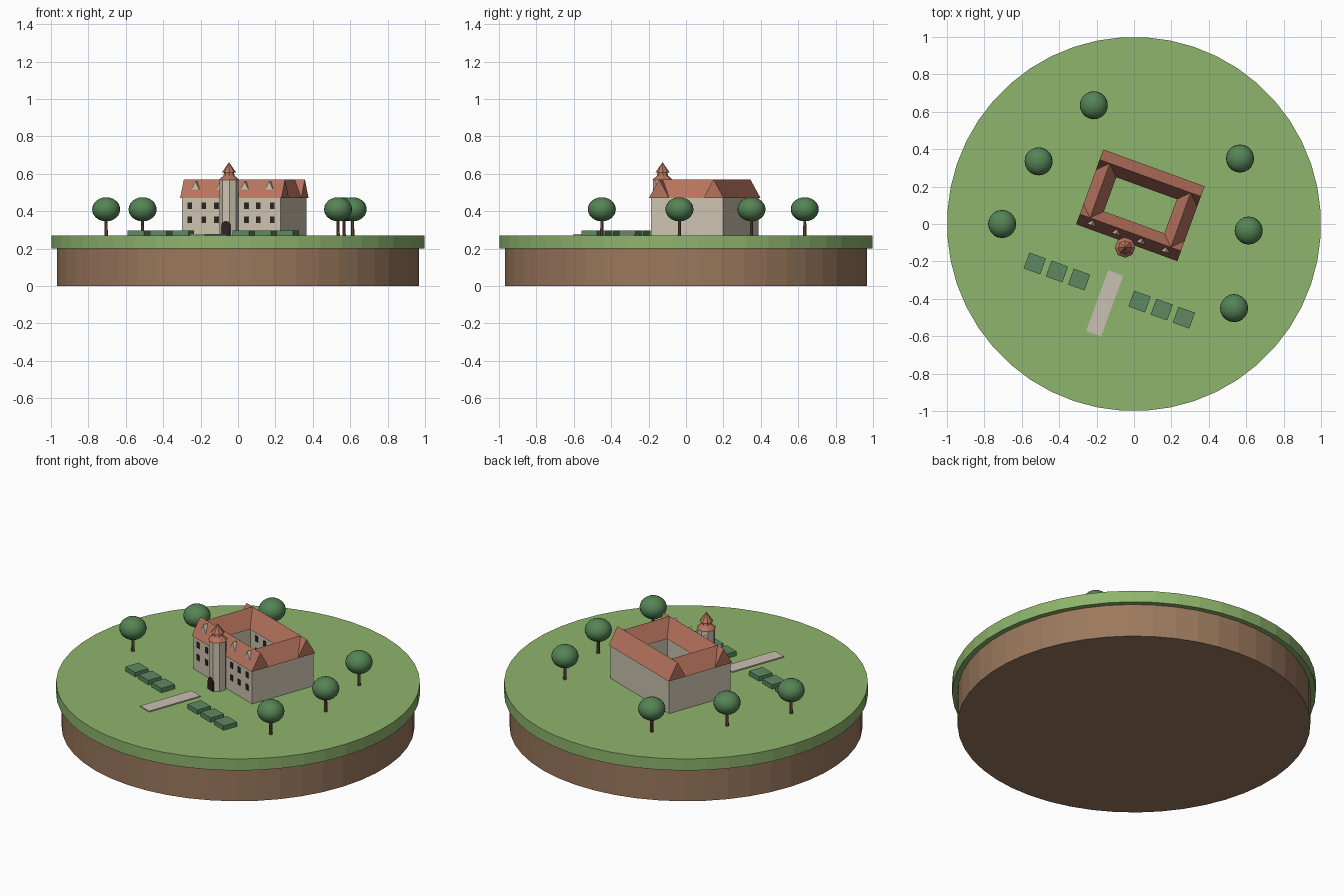
import bpy, bmesh, math
from mathutils import Matrix, Vector

cube = bpy.data.objects.get("Cube")
if cube:
    bpy.data.objects.remove(cube, do_unlink=True)


def material(name, r, g, b):
    m = bpy.data.materials.new(name)
    m.use_nodes = True
    m.diffuse_color = (r, g, b, 1)
    node = next(n for n in m.node_tree.nodes if n.type == "BSDF_PRINCIPLED")
    node.inputs["Base Color"].default_value = (r, g, b, 1)
    node.inputs["Roughness"].default_value = 0.9
    return m


GRASS = material("grass_green", 0.27, 0.46, 0.15)
EARTH = material("earth_brown", 0.33, 0.19, 0.11)
WALL = material("cream_stone", 0.61, 0.55, 0.44)
ROOF = material("roof_red", 0.47, 0.17, 0.11)
DARK = material("dark_opening", 0.025, 0.018, 0.018)
PATH = material("path_gravel", 0.59, 0.53, 0.45)
HEDGE = material("hedge_green", 0.11, 0.25, 0.12)
LEAF = material("leaf_green", 0.09, 0.23, 0.09)
BARK = material("bark_brown", 0.19, 0.09, 0.05)

GROUND = 0.27
EAVE, RIDGE = 0.47, 0.57
WORLD = Matrix.Identity(4)
# House frame: turned clockwise on the lawn
HOUSE = Matrix.Translation((0.034, 0.1, 0)) @ Matrix.Rotation(math.radians(-20), 4, "Z")


def finish(name, bm, mat, frame):
    bmesh.ops.recalc_face_normals(bm, faces=bm.faces)
    me = bpy.data.meshes.new(name)
    bm.to_mesh(me)
    bm.free()
    me.materials.append(mat)
    ob = bpy.data.objects.new(name, me)
    ob.matrix_world = frame
    bpy.context.collection.objects.link(ob)
    return ob


def box(name, center, size, mat, frame=HOUSE):
    bm = bmesh.new()
    bmesh.ops.create_cube(bm, size=1)
    bmesh.ops.scale(bm, vec=size, verts=bm.verts)
    bmesh.ops.translate(bm, vec=center, verts=bm.verts)
    return finish(name, bm, mat, frame)


def lathe(name, x, y, profile, sides, mat, frame=WORLD):
    """Stack of rings (radius, z); zero radius becomes a point."""
    bm = bmesh.new()
    rings = []
    for r, z in profile:
        ring = []
        for i in range(sides):
            a = math.tau * (i + 0.5) / sides
            ring.append(bm.verts.new((x + r * math.cos(a), y + r * math.sin(a), z)))
        rings.append(ring)
    for low, high in zip(rings, rings[1:]):
        for i in range(sides):
            j = (i + 1) % sides
            bm.faces.new((low[i], low[j], high[j], high[i]))
    bm.faces.new(rings[0])
    bm.faces.new(rings[-1])
    bmesh.ops.remove_doubles(bm, verts=bm.verts, dist=0.0001)
    return finish(name, bm, mat, frame)


def prism(name, outline, start, depth, mat, frame=HOUSE):
    """Outline given as (position, z) pairs, pushed along the second horizontal axis."""
    bm = bmesh.new()
    face = bm.faces.new([bm.verts.new((p, start, z)) for p, z in outline])
    out = bmesh.ops.extrude_face_region(bm, geom=[face])
    moved = [g for g in out["geom"] if isinstance(g, bmesh.types.BMVert)]
    bmesh.ops.translate(bm, vec=(0, depth, 0), verts=moved)
    return finish(name, bm, mat, frame)


# Round island
lathe("earth_base", 0, 0, [(0.97, 0), (0.97, 0.2)], 48, EARTH)
lathe("lawn", 0, 0, [(1, 0.2), (1, GROUND)], 48, GRASS)

# Four wings around a courtyard
HALF_U, HALF_V, WING = 0.28, 0.205, 0.1
OVER = 0.008
wall_z, wall_h = (GROUND + EAVE) / 2, EAVE - GROUND
half_roof = WING / 2 + OVER
gable = [(-half_roof, EAVE), (half_roof, EAVE), (0, RIDGE)]
for label, s in (("front", -1), ("back", 1)):
    mid = s * (HALF_V - WING / 2)
    box(label + "_wing", (0, mid, wall_z), (2 * HALF_U, WING, wall_h), WALL)
    turned = HOUSE @ Matrix.Translation((0, mid, 0)) @ Matrix.Rotation(math.pi / 2, 4, "Z")
    prism(label + "_roof", gable, -HALF_U - OVER, 2 * (HALF_U + OVER), ROOF, turned)
for label, s in (("right", -1), ("left", 1)):
    mid = s * (HALF_U - WING / 2)
    inner = HALF_V - WING
    box(label + "_wing", (mid, 0, wall_z), (WING, 2 * inner, wall_h), WALL)
    ridge_v = HALF_V - WING / 2
    prism(label + "_roof", gable, -ridge_v, 2 * ridge_v, ROOF,
          HOUSE @ Matrix.Translation((mid, 0, 0)))

# Windows on the front and on the courtyard side of the back wing
for row, z in (("lower", 0.355), ("upper", 0.43)):
    for u in (-0.235, -0.155, -0.085, 0.085, 0.155, 0.235):
        box(row + "_window", (u, -HALF_V, z), (0.024, 0.008, 0.034), DARK)
    for u in (-0.12, -0.04, 0.04, 0.12):
        box(row + "_court_window", (u, HALF_V - WING, z), (0.024, 0.008, 0.034), DARK)

# Small gabled dormers on the front roof
for u in (-0.21, -0.07, 0.07, 0.21):
    prism("dormer", [(u - 0.023, 0.515), (u + 0.023, 0.515), (u, 0.56)],
          -0.19, 0.035, WALL)

# Stair tower with two-stage roof
TOWER_V = -0.24
lathe("tower", 0, TOWER_V, [(0.05, GROUND), (0.05, 0.568)], 8, WALL, HOUSE)
lathe("tower_roof", 0, TOWER_V, [(0.055, 0.566), (0.03, 0.59), (0.026, 0.61)], 8, ROOF, HOUSE)
lathe("tower_spire", 0, TOWER_V, [(0.038, 0.607), (0, 0.662)], 8, ROOF, HOUSE)

# Arched door in the tower
arch = [(-0.024 * -1, GROUND), (-0.024, GROUND)]
for i in range(7):
    a = math.pi - math.pi * i / 6
    arch.append((0.024 * math.cos(a), 0.322 + 0.026 * math.sin(a)))
tower_face = TOWER_V - 0.05 * math.cos(math.pi / 8)
prism("door", arch, tower_face - 0.004, 0.008, DARK)

# Garden path and clipped hedges
box("path", (0, -0.558, GROUND + 0.003), (0.085, 0.345, 0.008), PATH)
for side in (-1, 1):
    for u in (0.172, 0.298, 0.424):
        box("hedge", (side * u, -0.485, GROUND + 0.012), (0.094, 0.09, 0.03), HEDGE)

# Round trees
for x, y in ((-0.215, 0.635), (-0.51, 0.335), (-0.705, 0),
             (0.567, 0.35), (0.613, -0.035), (0.535, -0.45)):
    lathe("trunk", x, y, [(0.01, GROUND), (0.008, 0.36)], 8, BARK)
    bm = bmesh.new()
    bmesh.ops.create_uvsphere(bm, u_segments=20, v_segments=12, radius=0.075)
    bmesh.ops.scale(bm, vec=(1, 1, 0.86), verts=bm.verts)
    for f in bm.faces:
        f.smooth = True
    finish("tree_crown", bm, LEAF, Matrix.Translation((x, y, 0.41)))
